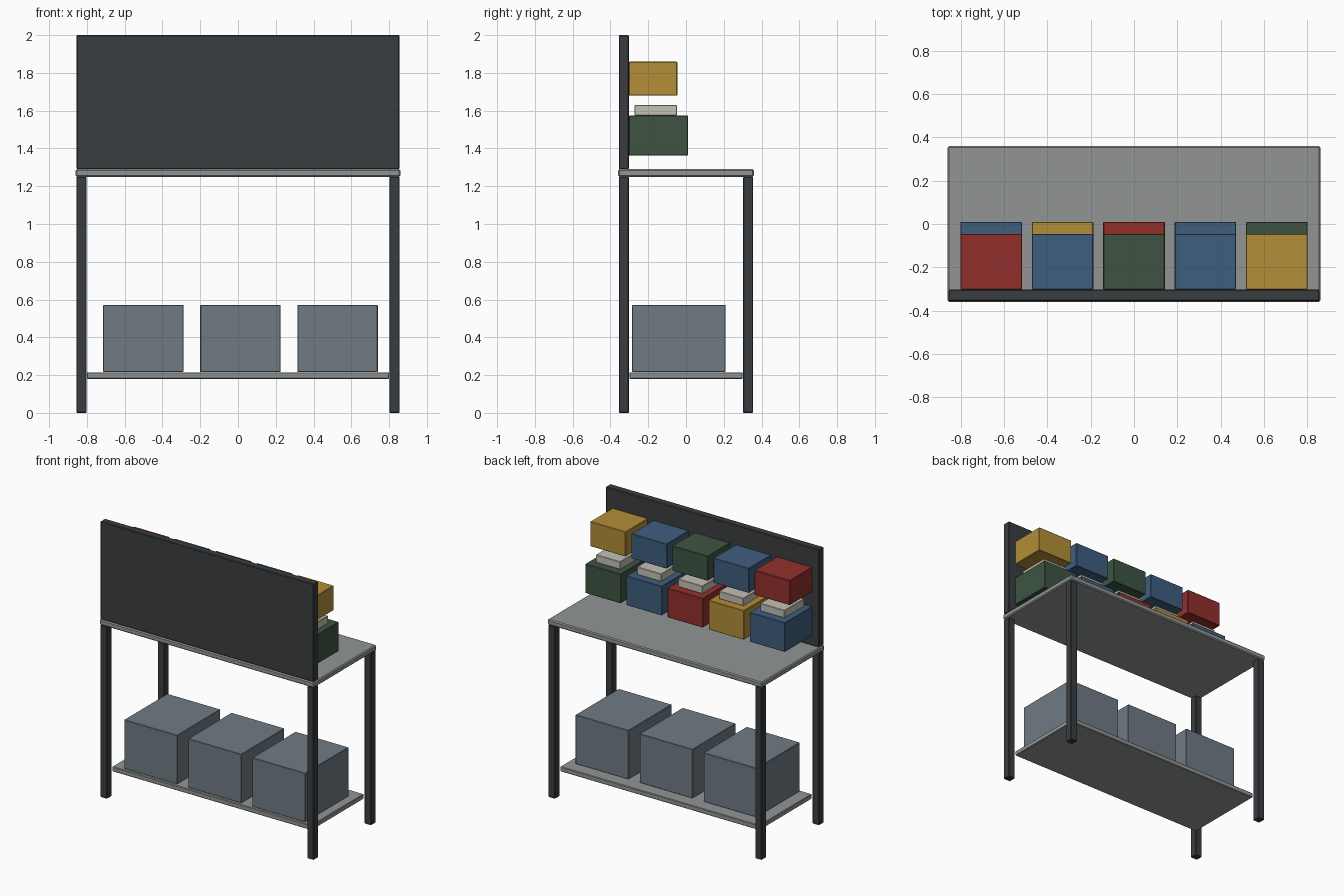
import bpy, bmesh

if "Cube" in bpy.data.objects:
    bpy.data.objects.remove(bpy.data.objects["Cube"])


def srgb(r, g, b):
    return [((c / 255 + 0.055) / 1.055) ** 2.4 for c in (r, g, b)] + [1]


def material(name, rgb):
    m = bpy.data.materials.new(name)
    m.diffuse_color = srgb(*rgb)
    m.use_nodes = True
    m.node_tree.nodes["Principled BSDF"].inputs["Base Color"].default_value = m.diffuse_color
    return m


dark = material("dark_metal", (58, 61, 64))
grey = material("worktop_grey", (146, 149, 149))
crate = material("crate_grey", (112, 122, 132))
pale = material("label_pale", (196, 192, 182))
colours = {
    "red": material("bin_red", (145, 48, 44)),
    "blue": material("bin_blue", (62, 94, 126)),
    "yellow": material("bin_yellow", (180, 142, 56)),
    "green": material("bin_green", (62, 84, 66)),
}


def box(name, lo, hi, mat, bevel=0.003):
    """Axis-aligned box between two corners with chamfered edges."""
    bm = bmesh.new()
    bmesh.ops.create_cube(bm, size=1)
    for v in bm.verts:
        v.co = [(a + b) / 2 + c * (b - a) for a, b, c in zip(lo, hi, v.co)]
    me = bpy.data.meshes.new(name)
    bm.to_mesh(me)
    bm.free()
    me.materials.append(mat)
    ob = bpy.data.objects.new(name, me)
    bpy.context.collection.objects.link(ob)
    mod = ob.modifiers.new("edge_bevel", 'BEVEL')
    mod.width = bevel
    mod.segments = 1
    return ob


# Frame: four legs, worktop, lower shelf and upright panel
for sx, side in ((-1, "left"), (1, "right")):
    for sy, end in ((-1, "front"), (1, "back")):
        cx, cy = sx * 0.829, sy * 0.329
        box(f"{end}_{side}_leg", (cx - 0.027, cy - 0.027, 0),
            (cx + 0.027, cy + 0.027, 1.25), dark, 0.004)
box("worktop", (-0.86, -0.36, 1.25), (0.86, 0.36, 1.29), grey, 0.007)
box("lower_shelf", (-0.80, -0.30, 0.18), (0.80, 0.30, 0.215), grey, 0.004)
box("upright_panel", (-0.856, -0.356, 1.29), (0.856, -0.302, 2.0), dark, 0.005)

# Large crates on the lower shelf
for i in range(3):
    x = -0.501 + i * 0.514
    box(f"crate_{i + 1}", (x - 0.213, -0.285, 0.217), (x + 0.213, 0.21, 0.572), crate)

# Two rows of small bins on the panel, with a pale block on each lower bin
columns = [("red", "blue"), ("blue", "yellow"), ("green", "red"),
           ("blue", "blue"), ("yellow", "green")]
for i, (upper, lower) in enumerate(columns):
    x = (i - 2) * 0.3295
    box(f"lower_bin_{i + 1}", (x - 0.142, -0.302, 1.362),
        (x + 0.142, 0.01, 1.574), colours[lower])
    box(f"bin_contents_{i + 1}", (x - 0.098, -0.272, 1.574),
        (x + 0.098, -0.048, 1.63), pale)
    box(f"upper_bin_{i + 1}", (x - 0.142, -0.302, 1.68),
        (x + 0.142, -0.046, 1.859), colours[upper])
